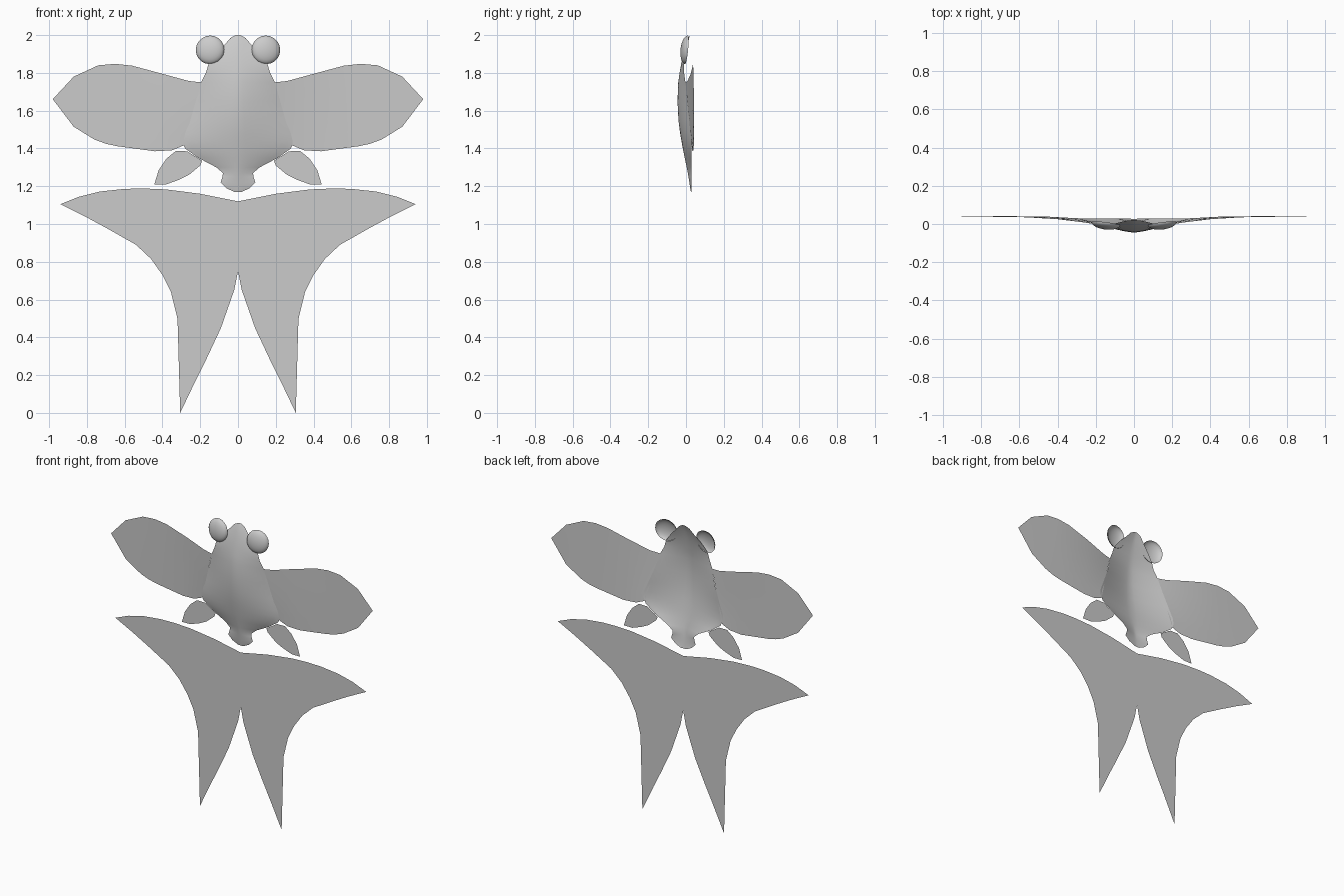
import bpy, bmesh, math
from mathutils import Matrix, Vector

if "Cube" in bpy.data.objects:
    bpy.data.objects.remove(bpy.data.objects["Cube"])


def finish(name, bm):
    # weld, face the front, mirror to the other side, shade smooth
    bmesh.ops.remove_doubles(bm, verts=bm.verts, dist=0.0005)
    bmesh.ops.recalc_face_normals(bm, faces=bm.faces)
    bm.normal_update()
    if sum(f.normal.y * f.calc_area() for f in bm.faces) > 0:
        bmesh.ops.reverse_faces(bm, faces=bm.faces)
    me = bpy.data.meshes.new(name)
    bm.to_mesh(me)
    bm.free()
    ob = bpy.data.objects.new(name, me)
    bpy.context.collection.objects.link(ob)
    mod = ob.modifiers.new("mirror", 'MIRROR')
    mod.use_clip = True
    bpy.ops.object.select_all(action='DESELECT')
    ob.select_set(True)
    bpy.context.view_layer.objects.active = ob
    bpy.ops.object.shade_smooth_by_angle(angle=math.radians(40))


def grid(name, rows):
    # sheet skinned between rows of points
    bm = bmesh.new()
    vs = [[bm.verts.new(p) for p in r] for r in rows]
    for a, b in zip(vs, vs[1:]):
        for i in range(len(a) - 1):
            bm.faces.new((a[i], a[i + 1], b[i + 1], b[i]))
    finish(name, bm)


def sheet(name, outline, y):
    # flat fin from an x, z outline
    bm = bmesh.new()
    bm.faces.new([bm.verts.new((x, y, z)) for x, z in outline])
    bmesh.ops.triangulate(bm, faces=bm.faces)
    finish(name, bm)


# body shell: z, half width, ridge y, edge y
stations = [
    (2.0, .012, .02, .02), (1.985, .04, .012, .017), (1.95, .07, .0, .01),
    (1.91, .11, -.012, .0), (1.85, .155, -.025, -.01), (1.80, .17, -.034, -.01),
    (1.75, .195, -.041, -.003), (1.65, .225, -.045, .012), (1.55, .265, -.040, .022),
    (1.48, .295, -.031, .028), (1.44, .298, -.024, .03), (1.40, .28, -.017, .03),
    (1.35, .21, -.007, .03), (1.30, .115, .004, .03), (1.27, .08, .01, .028),
    (1.25, .082, .013, .028), (1.22, .092, .018, .028), (1.19, .062, .022, .028),
    (1.17, .02, .026, .028)]
N = 8
rows = []
for z, w, yc, ye in stations:
    rows.append([(w * i / N, yc + (ye - yc) * (i / N) ** 1.4, z) for i in range(N + 1)])
grid("body", rows)

# side fins: top x, z / bottom x, z / y at top and bottom
cols = [
    (.195, 1.75, .29, 1.415, -.003, .03), (.26, 1.757, .35, 1.39, .008, .033),
    (.40, 1.795, .44, 1.385, .025, .038), (.56, 1.838, .64, 1.412, .035, .041),
    (.65, 1.848, .70, 1.425, .037, .042), (.74, 1.84, .76, 1.447, .038, .043),
    (.87, 1.78, .87, 1.515, .04, .043), (.98, 1.662, .98, 1.66, .042, .042)]
rows = []
for xt, zt, xb, zb, yt, yb in cols:
    a, b = Vector((xt, yt, zt)), Vector((xb, yb, zb))
    rows.append([a.lerp(b, i / 5) for i in range(6)])
grid("side_fins", rows)

# small rear fins
sheet("rear_fins", [(.19, 1.335), (.27, 1.385), (.33, 1.386), (.38, 1.345), (.42, 1.285),
                    (.443, 1.21), (.38, 1.21), (.31, 1.235), (.26, 1.26), (.23, 1.285),
                    (.20, 1.31)], .032)

# forked tail
sheet("tail", [(0, 1.12), (.2, 1.16), (.38, 1.183), (.5, 1.188), (.6, 1.186), (.73, 1.172),
               (.84, 1.145), (.94, 1.105), (.81, 1.04), (.69, .975), (.54, .89), (.46, .815),
               (.40, .73), (.355, .64), (.32, .497), (.306, .354), (.30, .206), (.306, 0),
               (.22, .18), (.165, .29), (.09, .45), (.02, .65), (0, .75)], .03)

# eyes: shallow domes tilted outward
bm = bmesh.new()
bmesh.ops.create_uvsphere(bm, u_segments=20, v_segments=12, radius=1)
bmesh.ops.delete(bm, geom=[v for v in bm.verts if v.co.z < -0.01], context='VERTS')
bm.transform(Matrix.Translation((.148, .002, 1.922)) @ Matrix.Rotation(.12, 4, 'Z')
             @ Matrix.Rotation(-.1, 4, 'X')
             @ Matrix.Rotation(math.pi / 2, 4, 'X') @ Matrix.Diagonal((.076, .076, .03, 1)))
finish("eyes", bm)
